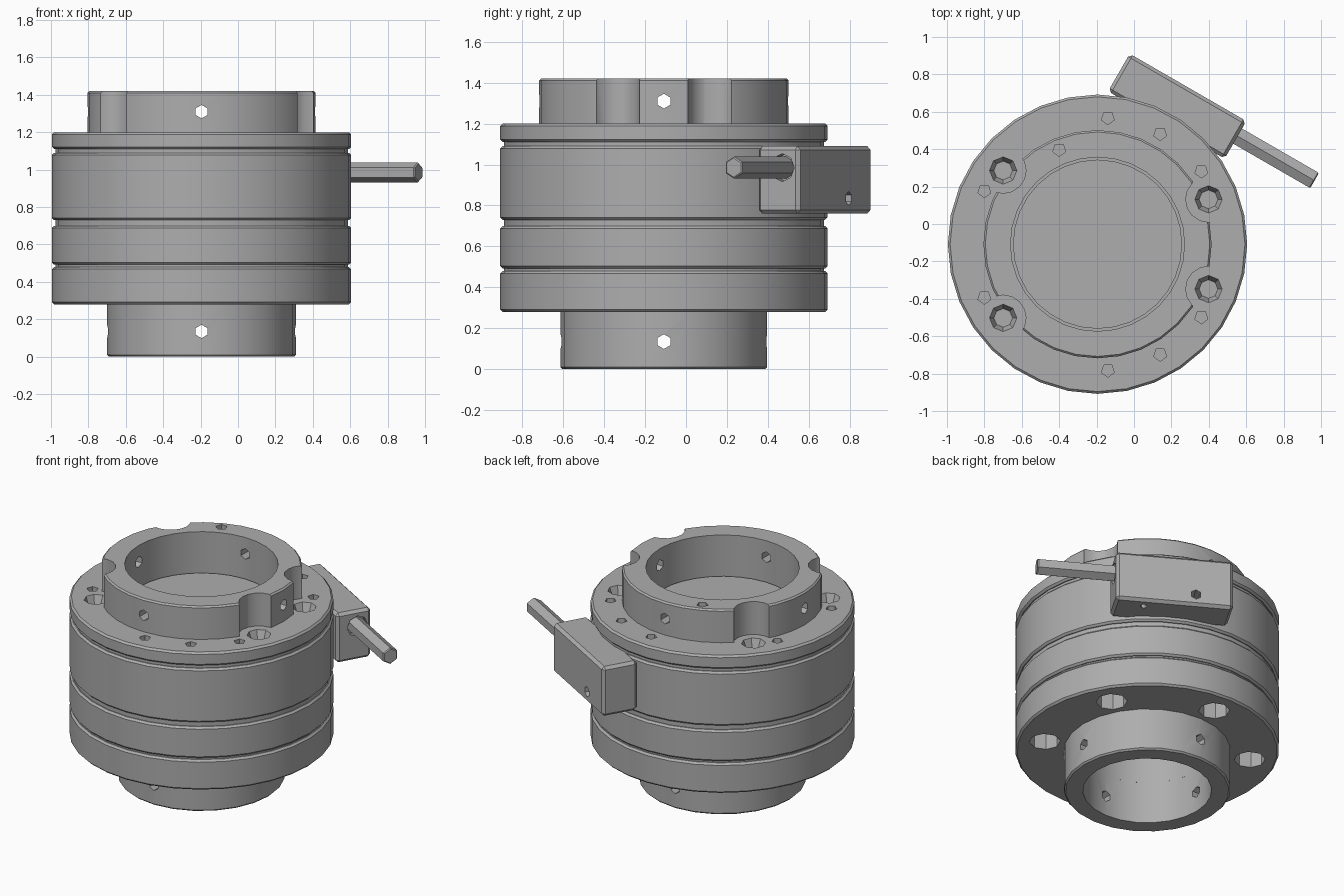
import bpy, bmesh, math
from mathutils import Matrix, Vector

cube = bpy.data.objects.get("Cube")
if cube:
    bpy.data.objects.remove(cube)

CENTRE = Vector((-0.195, -0.108, 0))
R = 0.80          # body radius
NECK = 0.782      # seam radius
BORE = 0.39       # lower bore radius

grey = bpy.data.materials.new("machined_grey")
grey.use_nodes = True
COLOUR = (0.42, 0.42, 0.42, 1)
grey.diffuse_color = COLOUR
grey.node_tree.nodes["Principled BSDF"].inputs["Base Color"].default_value = COLOUR


def finish(name, bm):
    bmesh.ops.remove_doubles(bm, verts=bm.verts, dist=1e-5)
    bmesh.ops.recalc_face_normals(bm, faces=bm.faces)
    mesh = bpy.data.meshes.new(name)
    bm.to_mesh(mesh)
    bm.free()
    mesh.materials.append(grey)
    obj = bpy.data.objects.new(name, mesh)
    obj.location = CENTRE
    bpy.context.collection.objects.link(obj)
    return obj


def lathe(name, profile, sides=32):
    """Revolve a closed (radius, z) outline about the main axis."""
    bm = bmesh.new()
    rings = []
    for i in range(sides):
        a = math.tau * i / sides
        rings.append([bm.verts.new((r * math.cos(a), r * math.sin(a), z)) for r, z in profile])
    n = len(profile)
    for i in range(sides):
        here, there = rings[i], rings[(i + 1) % sides]
        for j in range(n):
            k = (j + 1) % n
            if profile[j][0] + profile[k][0] > 0:
                bm.faces.new((here[j], there[j], there[k], here[k]))
    return finish(name, bm)


def band(name, z0, z1, inner, gap=0.0, c=0.012):
    """Chamfered ring with a recessed seam above it."""
    outline = [(inner, z0), (R - c, z0), (R, z0 + c), (R, z1 - c), (R - c, z1)]
    if gap:
        outline += [(NECK, z1), (NECK, z1 + gap)]
    return lathe(name, outline + [(inner, z1 + gap)])


def polar(radius, degrees, z):
    a = math.radians(degrees)
    return Vector((radius * math.cos(a), radius * math.sin(a), z))


def peg(bm, base, axis, length, r, sides, r_end=None):
    """Add a cylinder or cone starting at base and running along axis."""
    axis = Vector(axis).normalized()
    turn = axis.to_track_quat('Z', 'Y').to_matrix().to_4x4()
    place = Matrix.Translation(Vector(base) + axis * length / 2) @ turn
    bmesh.ops.create_cone(bm, cap_ends=True, segments=sides, radius1=r,
                          radius2=r if r_end is None else r_end, depth=length, matrix=place)


def cut(obj, bm):
    cutter = finish("cutter", bm)
    cutter.hide_render = True
    mod = obj.modifiers.new("cut", 'BOOLEAN')
    mod.operation = 'DIFFERENCE'
    mod.solver = 'EXACT'
    mod.object = cutter
    bpy.context.view_layer.update()
    bpy.context.view_layer.objects.active = obj
    bpy.ops.object.modifier_apply(modifier=mod.name)
    bpy.data.objects.remove(cutter)


def radial_holes(obj, radius, z):
    bm = bmesh.new()
    for a in range(0, 360, 90):
        peg(bm, polar(radius - 0.16, a, z), polar(1, a, 0), 0.25, 0.036, 6)
    cut(obj, bm)


# Stacked body rings
hub = lathe("lower_hub", [(BORE, 0), (0.495, 0), (0.505, 0.01), (0.505, 0.28), (BORE, 0.28)], 24)
flange = band("lower_flange", 0.28, 0.48, BORE, 0.012)
middle = band("middle_ring", 0.492, 0.70, BORE, 0.03)
body = band("main_body", 0.73, 1.09, 0, 0.02)
cap = band("top_flange", 1.11, 1.20, 0.465)
collar = lathe("upper_collar", [(0.465, 1.20), (0.61, 1.20), (0.61, 1.41),
                                (0.60, 1.42), (0.465, 1.42)])
disc = lathe("bore_floor", [(0, 1.10), (0.452, 1.10), (0.452, 1.15), (0, 1.15)])

# Set screw holes in the hub and collar
radial_holes(hub, 0.505, 0.135)
radial_holes(collar, 0.61, 1.31)

# Bolt holes under the lower flange
bm = bmesh.new()
for a in range(30, 390, 60):
    peg(bm, polar(0.63, a, 0.26), (0, 0, 1), 0.19, 0.095, 8)
cut(flange, bm)

# Bolt pockets in the collar with tapered seats in the flange
bolts = (22, 142, 218, 338)
pockets, seats = bmesh.new(), bmesh.new()
for a in bolts:
    peg(pockets, polar(0.64, a, 1.18), (0, 0, 1), 0.3, 0.122, 16)
    peg(seats, polar(0.64, a, 1.14), (0, 0, 1), 0.07, 0.05, 8, 0.077)
cut(collar, pockets)

# Small holes in the top flange and collar
for x, y in ((0.055, 0.675), (0.335, 0.59), (0.555, 0.39), (-0.605, 0.285)):
    for side in (1, -1):
        peg(seats, (x, y * side, 1.13), (0, 0, 1), 0.1, 0.036, 5)
cut(cap, seats)
bm = bmesh.new()
peg(bm, (-0.205, 0.505, 1.36), (0, 0, 1), 0.1, 0.036, 5)
cut(collar, bm)

# Side block, tangent to the body
out = polar(1, 60, 0)
along = polar(1, -30, 0)
up = Vector((0, 0, 1))
bm = bmesh.new()
bmesh.ops.create_cube(bm, size=1, matrix=Matrix.Diagonal((0.72, 0.232, 0.33, 1)))
bmesh.ops.bevel(bm, geom=bm.edges[:], offset=0.018, segments=1, affect='EDGES')
bm.transform(Matrix.Translation(out * 0.852 + up * 0.925)
             @ Matrix.Rotation(math.radians(-30), 4, 'Z'))
block = finish("side_block", bm)

# Block holes: outer face, underside and lever socket
bm = bmesh.new()
peg(bm, out * 0.88 - along * 0.13 + up * 0.835, out, 0.2, 0.033, 6)
peg(bm, out * 0.90 + along * 0.18 + up * 0.70, up, 0.10, 0.022, 6)
peg(bm, out * 0.875 + along * 0.32 + up * 0.985, along, 0.1, 0.068, 8)
cut(block, bm)

# Hexagonal lever
bm = bmesh.new()
peg(bm, out * 0.875 + along * 0.28 + up * 0.985, along, 0.555, 0.054, 6)
bmesh.ops.bevel(bm, geom=[e for e in bm.edges if e.calc_length() < 0.1],
                offset=0.006, segments=1, affect='EDGES')
lever = finish("lever", bm)

# Smooth round walls, keep edges sharp
bpy.ops.object.select_all(action='DESELECT')
for obj in (hub, flange, middle, body, cap, collar, disc, block, lever):
    obj.select_set(True)
bpy.context.view_layer.objects.active = body
bpy.ops.object.shade_smooth_by_angle(angle=math.radians(28))
